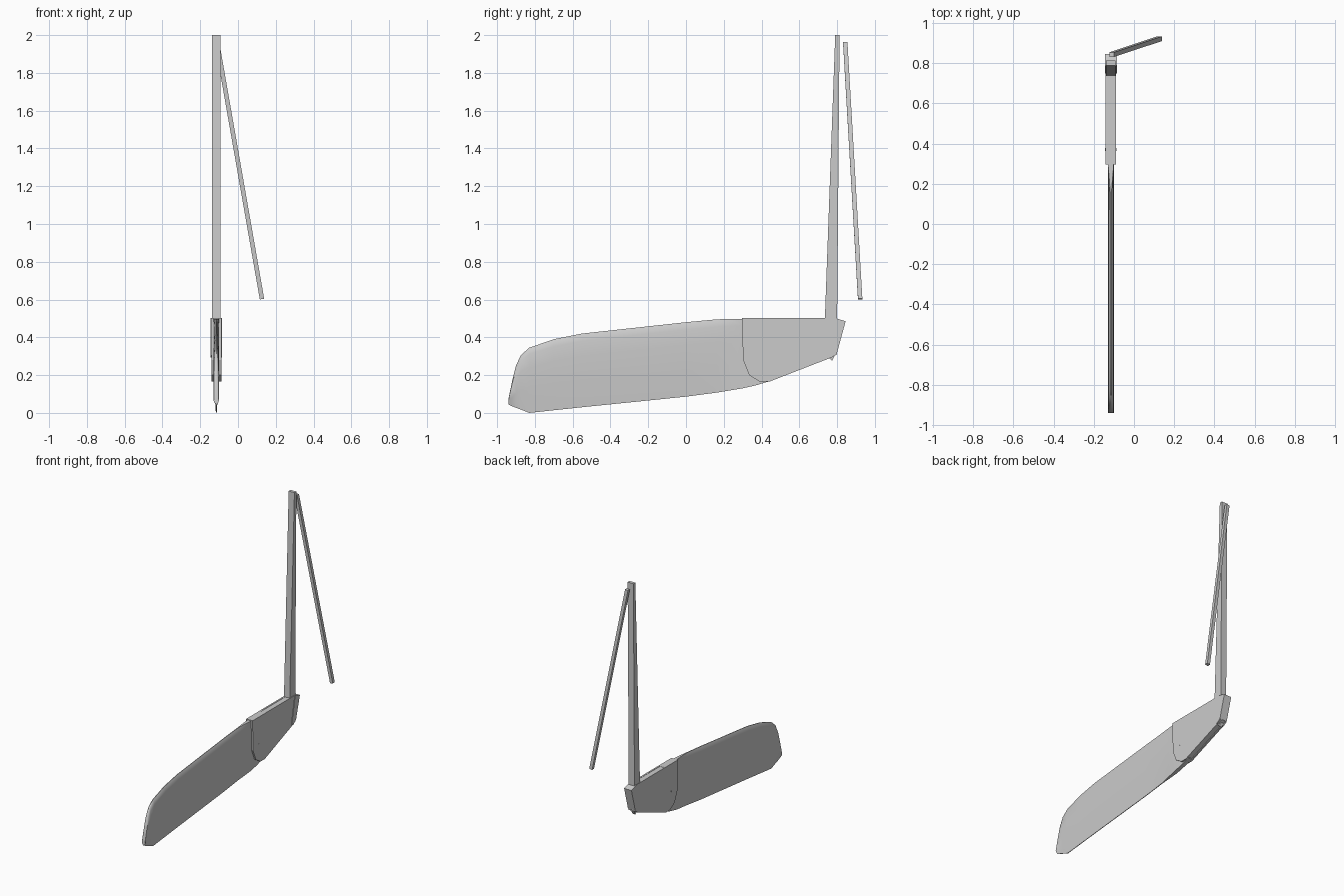
import bpy, bmesh, math
from mathutils import Vector

cube = bpy.data.objects.get("Cube")
if cube:
    bpy.data.objects.remove(cube, do_unlink=True)

grey = bpy.data.materials.new("plain_grey")
grey.use_nodes = True
colour = (0.6, 0.6, 0.6, 1)
grey.diffuse_color = colour
grey.node_tree.nodes["Principled BSDF"].inputs["Base Color"].default_value = colour

CX = -0.115  # centre plane of the rudder


def finish(name, bm, smooth=False):
    bmesh.ops.recalc_face_normals(bm, faces=bm.faces)
    mesh = bpy.data.meshes.new(name)
    bm.to_mesh(mesh)
    bm.free()
    mesh.materials.append(grey)
    obj = bpy.data.objects.new(name, mesh)
    bpy.context.collection.objects.link(obj)
    if smooth:
        bpy.ops.object.select_all(action='DESELECT')
        obj.select_set(True)
        bpy.context.view_layer.objects.active = obj
        bpy.ops.object.shade_smooth_by_angle(angle=math.radians(30))
    return obj


def loft(name, rings, smooth=False):
    """Skin a row of closed rings and cap both ends."""
    bm = bmesh.new()
    rows = [[bm.verts.new(p) for p in ring] for ring in rings]
    n = len(rows[0])
    for a, b in zip(rows, rows[1:]):
        for i in range(n):
            j = (i + 1) % n
            bm.faces.new((a[i], a[j], b[j], b[i]))
    bm.faces.new(rows[0])
    bm.faces.new(rows[-1])
    return finish(name, bm, smooth)


def plate(name, profile, x0, x1):
    """Side profile of (y, z) points given a thickness along x."""
    return loft(name, [[(x, y, z) for y, z in profile] for x in (x0, x1)])


def rod(name, start, end, radius, sides):
    start, end = Vector(start), Vector(end)
    axis = (end - start).normalized()
    u = axis.cross(Vector((0, 1, 0))).normalized()
    v = axis.cross(u)
    angles = [2 * math.pi * (i + 0.5) / sides for i in range(sides)]
    return loft(name, [[c + radius * (u * math.cos(a) + v * math.sin(a)) for a in angles]
                       for c in (start, end)])


# Blade: foil sections that blend into a slab at the root
stations = [(-0.94, 0.045, 0.075), (-0.92, 0.035, 0.17), (-0.90, 0.027, 0.25),
            (-0.875, 0.018, 0.305), (-0.83, 0, 0.345), (-0.7, 0.014, 0.39),
            (-0.55, 0.03, 0.42), (0, 0.086, 0.48), (0.16, 0.107, 0.495),
            (0.24, 0.12, 0.498), (0.3, 0.13, 0.498), (0.37, 0.146, 0.498),
            (0.45, 0.17, 0.498)]
foil = [(0, 0.15), (0.03, 0.55), (0.1, 0.85), (0.3, 1), (0.65, 0.72), (1, 0.15)]
rings = []
for y, low, high in stations:
    blend = min(max((y - 0.15) / 0.15, 0), 1)
    side = [(0.0145 * (w + (1 - w) * blend), high + (low - high) * t) for t, w in foil]
    rings.append([(CX + w, y, z) for w, z in side]
                 + [(CX - w, y, z) for w, z in reversed(side)])
loft("blade", rings, smooth=True)

# Head: two cheeks around a solid core, with a strip closing the top
cheek = [(0.297, 0.502), (0.80, 0.502), (0.80, 0.31), (0.77, 0.293), (0.44, 0.165),
         (0.39, 0.165), (0.335, 0.2), (0.302, 0.28)]
for name, s in (("left_cheek", 1), ("right_cheek", -1)):
    plate(name, cheek, CX + s * 0.0145, CX + s * 0.0265)
core = [(0.44, 0.50), (0.80, 0.50), (0.80, 0.315), (0.77, 0.30), (0.44, 0.172)]
plate("head_core", core, CX - 0.0145, CX + 0.0145)
plate("top_strip", [(0.297, 0.502), (0.45, 0.502), (0.45, 0.485), (0.297, 0.485)],
      CX - 0.0145, CX + 0.0145)

# Mounting cap on the rear of the head
cap = [(0.79, 0.502), (0.845, 0.485), (0.80, 0.32), (0.77, 0.293), (0.75, 0.30)]
plate("mounting_cap", cap, CX - 0.03, CX + 0.03)
plate("lower_fitting", [(0.735, 0.295), (0.775, 0.325), (0.785, 0.30), (0.773, 0.275),
                        (0.76, 0.29)], CX - 0.012, CX + 0.012)

# Pivot bolt and blade pin
rod("pivot_bolt", (CX - 0.029, 0.37, 0.30), (CX + 0.029, 0.37, 0.30), 0.007, 10)
rod("blade_pin", (CX - 0.015, 0.235, 0.365), (CX + 0.015, 0.235, 0.365), 0.004, 8)

# Tapered tiller
plate("tiller", [(0.735, 0.49), (0.80, 0.49), (0.813, 2), (0.79, 2)],
      CX - 0.0235, CX + 0.0235)

# Tiller extension hanging from the tip
rod("tiller_extension", (-0.111, 0.843, 1.962), (0.127, 0.922, 0.603), 0.0165, 4)
